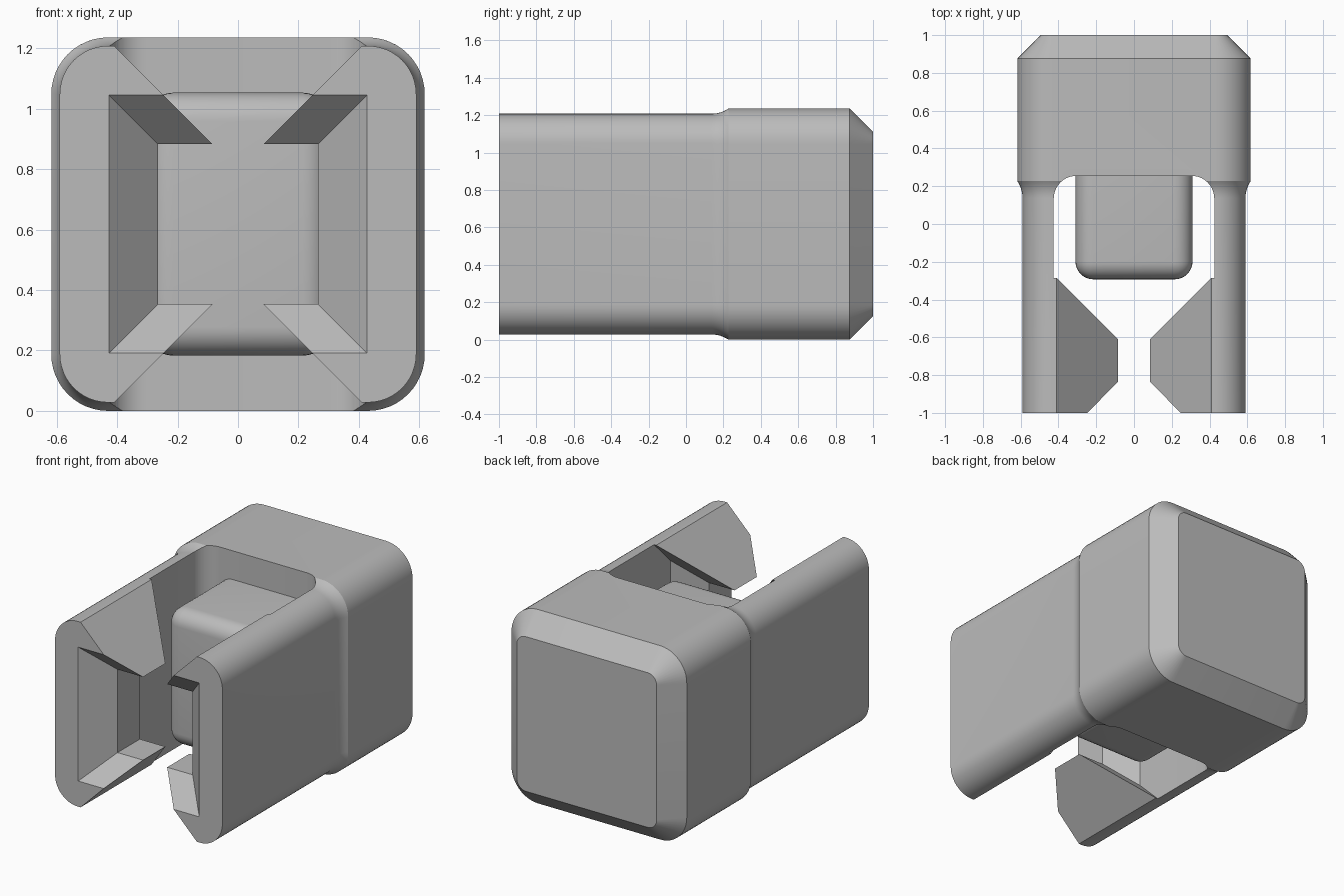
import bpy, bmesh, math

if "Cube" in bpy.data.objects:
    bpy.data.objects.remove(bpy.data.objects["Cube"])

MID = 0.618      # height of the centre line
CORNER = 0.43    # centre of every rounded corner
SLOT = 0.425     # half width of the gap between the arms

grey = bpy.data.materials.new("plain grey")
grey.use_nodes = True
colour = (0.5, 0.5, 0.5, 1)
grey.diffuse_color = colour
grey.node_tree.nodes["Principled BSDF"].inputs["Base Color"].default_value = colour


def finish(name, bm):
    bmesh.ops.recalc_face_normals(bm, faces=bm.faces)
    mesh = bpy.data.meshes.new(name)
    bm.to_mesh(mesh)
    bm.free()
    mesh.materials.append(grey)
    obj = bpy.data.objects.new(name, mesh)
    bpy.context.collection.objects.link(obj)
    return obj


def loft(name, rings):
    """Skin a row of equal-length point rings and cap both ends."""
    bm = bmesh.new()
    rows = [[bm.verts.new(p) for p in ring] for ring in rings]
    n = len(rows[0])
    for a, b in zip(rows, rows[1:]):
        for i in range(n):
            j = (i + 1) % n
            bm.faces.new((a[i], a[j], b[j], b[i]))
    bm.faces.new(rows[0])
    bm.faces.new(rows[-1])
    return finish(name, bm)


def rounded_ring(y, half, steps=12):
    r = half - CORNER
    ring = []
    for q, (sx, sz) in enumerate([(1, 1), (-1, 1), (-1, -1), (1, -1)]):
        for k in range(steps + 1):
            a = math.pi / 2 * (q + k / steps)
            ring.append((sx * CORNER + r * math.cos(a), y,
                         MID + sz * CORNER + r * math.sin(a)))
    return ring


def rect_ring(y, hx, hz):
    return [(sx * hx, y, MID + sz * hz)
            for sx, sz in [(1, 1), (-1, 1), (-1, -1), (1, -1)]]


def smooth(obj):
    bpy.ops.object.select_all(action='DESELECT')
    obj.select_set(True)
    bpy.context.view_layer.objects.active = obj
    bpy.ops.object.shade_smooth_by_angle(angle=math.radians(30))


# Outer shell: arms, concave step, wider block, chamfered back
arm, block = 0.59, 0.618
step = [(0.137 + 0.16 * math.sin(a), arm + 0.16 * (1 - math.cos(a)))
        for a in [math.radians(34.4) * k / 6 for k in range(7)]]
shell_profile = [(-1, arm)] + step + [(0.875, block), (1, 0.493)]
shell = loft("clip_body", [rounded_ring(y, h) for y, h in shell_profile])

# Gap between the arms, with round inner corners
back, r = 0.255, 0.12
outline = [(-SLOT, -0.285), (SLOT, -0.285)]
for start, cx in ((0, SLOT - r), (90, r - SLOT)):
    for k in range(11):
        a = math.radians(start + 9 * k)
        outline.append((cx + r * math.cos(a), back - r + r * math.sin(a)))
gap = loft("gap_cutter", [[(x, y, z) for x, y in outline] for z in (-0.2, 1.5)])

# Square mouth that narrows, runs straight, then widens behind the hooks
mouth = loft("mouth_cutter", [rect_ring(*p) for p in [
    (-1.1, 0.525, 0.525), (-0.835, 0.265, 0.265), (-0.61, 0.265, 0.265),
    (-0.45, SLOT, SLOT), (-0.22, SLOT, 0.655)]])

# Diagonal openings above and below that separate the hooks
wedges = []
for side in (1, -1):
    tri = [(0, 0.18), (0.42, 0.6), (-0.42, 0.6)]
    wedges.append(loft("wedge_cutter", [
        [(x, y, MID + side * h) for x, h in tri] for y in (-1.1, -0.24)]))

for cutter in [gap, mouth] + wedges:
    mod = shell.modifiers.new("cut", 'BOOLEAN')
    mod.operation = 'DIFFERENCE'
    mod.solver = 'EXACT'
    mod.object = cutter
    bpy.context.view_layer.objects.active = shell
    bpy.ops.object.modifier_apply(modifier=mod.name)
    bpy.data.objects.remove(cutter)
smooth(shell)

# Centre peg, rounded everywhere except where it meets the block
bm = bmesh.new()
bmesh.ops.create_cube(bm, size=1)
front, rear = -0.293, 0.3
for v in bm.verts:
    v.co = (v.co.x * 0.62, rear if v.co.y > 0 else front, MID + v.co.z * 0.87)
edges = [e for e in bm.edges if any(v.co.y < 0 for v in e.verts)]
bmesh.ops.bevel(bm, geom=edges, offset=0.095, segments=8, profile=0.5,
                affect='EDGES')
smooth(finish("centre_peg", bm))
